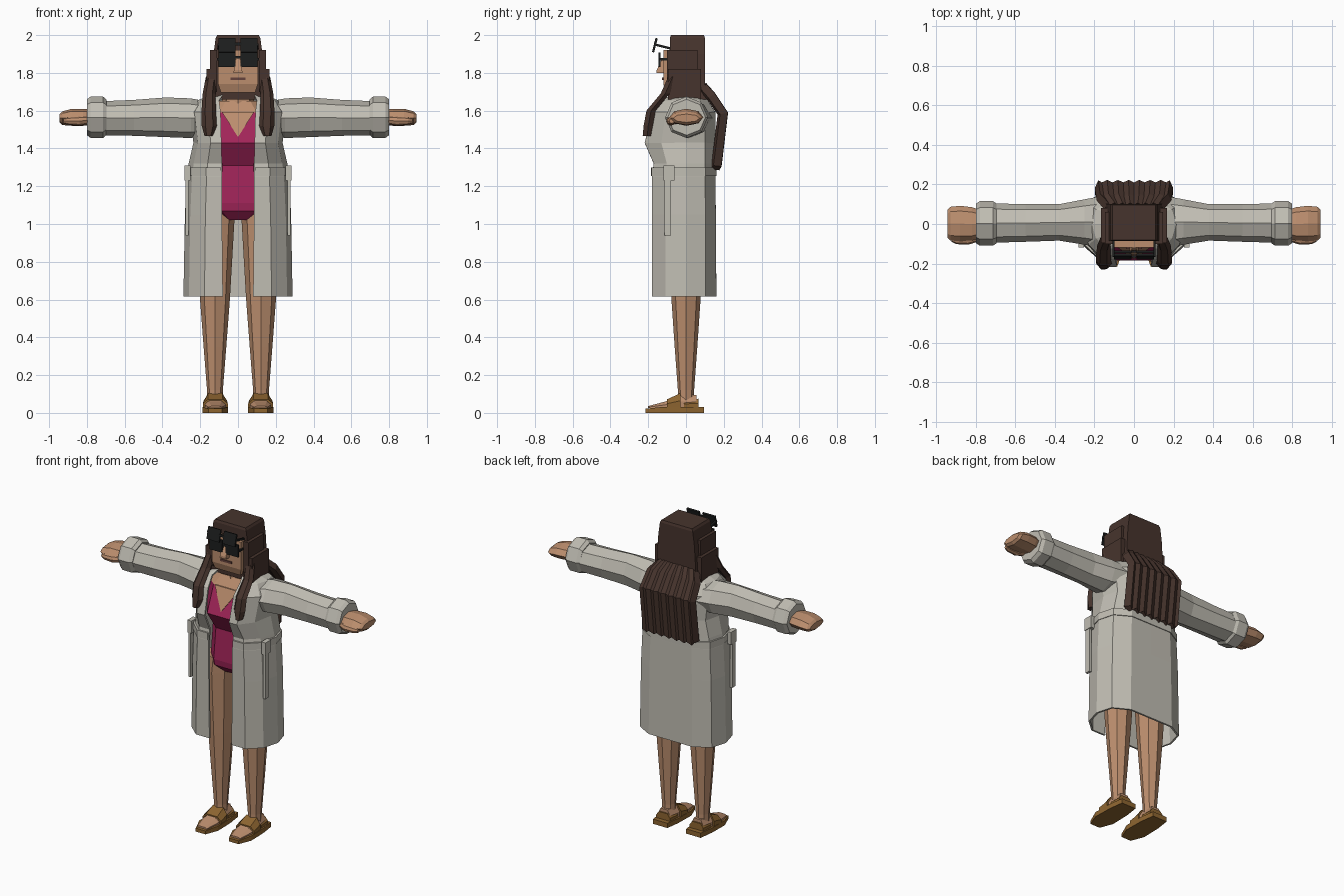
import bpy, bmesh, math
from mathutils import Vector, Matrix

if "Cube" in bpy.data.objects:
    bpy.data.objects.remove(bpy.data.objects["Cube"])


def material(name, r, g, b):
    m = bpy.data.materials.new(name)
    m.use_nodes = True
    m.diffuse_color = (r, g, b, 1)
    m.node_tree.nodes["Principled BSDF"].inputs["Base Color"].default_value = (r, g, b, 1)
    return m


skin = material("skin", .50, .27, .155)
cloth = material("robe_grey", .53, .51, .45)
hair = material("dark_brown_hair", .062, .034, .026)
suit = material("magenta_suit", .36, .018, .10)
leather = material("tan_leather", .27, .13, .03)
black = material("black_plastic", .012, .013, .013)
lip = material("lip_brown", .13, .055, .045)


def finish(name, bm, *mats):
    bmesh.ops.recalc_face_normals(bm, faces=bm.faces)
    mesh = bpy.data.meshes.new(name)
    bm.to_mesh(mesh)
    bm.free()
    for m in mats:
        mesh.materials.append(m)
    ob = bpy.data.objects.new(name, mesh)
    bpy.context.collection.objects.link(ob)
    return ob


def loft(name, rings, *mats, closed=True, rule=None):
    """Skin a list of equal-length rings; closed rings also get end caps."""
    bm = bmesh.new()
    rows = [[bm.verts.new(p) for p in ring] for ring in rings]
    n = len(rows[0])
    for a, b in zip(rows, rows[1:]):
        for i in range(n if closed else n - 1):
            j = (i + 1) % n
            bm.faces.new((a[i], a[j], b[j], b[i]))
    if closed:
        bm.faces.new(rows[0])
        bm.faces.new(rows[-1])
    if rule:
        for f in bm.faces:
            f.material_index = rule(f.calc_center_median())
    return finish(name, bm, *mats)


def box(name, x, y, z, mat, tilt=0):
    """Box from ranges, optionally tilted about the x axis at its centre."""
    lo, hi = Vector((x[0], y[0], z[0])), Vector((x[1], y[1], z[1]))
    bm = bmesh.new()
    bmesh.ops.create_cube(bm, size=1)
    bmesh.ops.scale(bm, vec=hi - lo, verts=bm.verts)
    bmesh.ops.rotate(bm, matrix=Matrix.Rotation(tilt, 3, "X"), verts=bm.verts)
    bmesh.ops.translate(bm, vec=(lo + hi) / 2, verts=bm.verts)
    return finish(name, bm, mat)


def span(s, a, b):
    return tuple(sorted((s * a, s * b)))


def oval(n=8, turn=0):
    return [(math.cos(t), math.sin(t)) for t in (math.tau * i / n + turn for i in range(n))]


def upright(cx, cy, z, rx, ry):
    return [(cx + rx * c, cy + ry * s, z) for c, s in oval()]


def sideways(s, x, cy, cz, ry, rz):
    return [(s * x, cy + ry * c, cz + rz * d) for c, d in oval()]


def rect(z, hx, front, back):
    return [(-hx, front, z), (hx, front, z), (hx, back, z), (-hx, back, z)]


def thicken(ob, amount, offset=0):
    m = ob.modifiers.new("thickness", "SOLIDIFY")
    m.thickness, m.offset = amount, offset


# Torso in a one-piece suit, with bare shoulders and neckline
def torso_ring(z, rx, front, back):
    half = [(.55 * rx, front), (rx, front * .4), (rx, back * .4), (.55 * rx, back)]
    return [(x, y, z) for x, y in half] + [(-x, y, z) for x, y in reversed(half)]


loft("torso", [torso_ring(*r) for r in (
    (1.02, .08, -.07, .06), (1.07, .155, -.12, .11), (1.11, .16, -.125, .12),
    (1.31, .15, -.11, .10), (1.43, .17, -.185, .10), (1.59, .18, -.11, .10),
    (1.65, .12, -.07, .07))], suit, skin, rule=lambda c: int(c.z > 1.6))
loft("neckline", [[(-.085, -.118 + d, 1.592), (.085, -.118 + d, 1.592),
                   (0, -.178 + d, 1.46)] for d in (0, .008)], skin)
loft("neck", [upright(0, 0, 1.58, .09, .085), upright(0, 0, 1.72, .08, .07)], skin)

# Head and face
loft("head", [rect(1.695, .09, -.105, .06), rect(1.74, .105, -.12, .06),
              rect(1.92, .105, -.12, .06)], skin)
loft("nose", [rect(1.80, .024, -.155, -.11), rect(1.815, .022, -.155, -.11),
              rect(1.88, .01, -.125, -.11)], skin)
box("mouth", (-.04, .04), (-.126, -.118), (1.762, 1.776), lip)

# Hair cap, with stepped side panels
loft("hair_cap", [rect(1.66, .15, -.085, .12), rect(1.74, .14, -.085, .10),
                  rect(1.90, .13, -.085, .10), rect(1.985, .118, -.085, .10),
                  rect(2.0, .11, -.08, .095)], hair)

# Pleated sheet of long hair down the back
back_rows = []
for y, z, hx, jag in ((.085, 1.73, .14, 0), (.13, 1.68, .18, 0),
                      (.195, 1.585, .19, 0), (.16, 1.295, .19, 1)):
    back_rows.append([(hx * i / 7, y + (.006 if i % 2 else -.006),
                       z + jag * (.012 if i % 2 else -.008)) for i in range(-7, 8)])
thicken(loft("back_hair", back_rows, hair, closed=False), .045)

# Robe: open-fronted sheet, mirrored cross-sections
def robe_ring(z, edge, front, side, back):
    half = [(edge, front), (.62 * side, front), (.9 * side, front * .6), (side, 0),
            (.9 * side, back * .65), (.55 * side, back)]
    return ([(x, y, z) for x, y in half] + [(0, back, z)]
            + [(-x, y, z) for x, y in reversed(half)])


robe = loft("robe", [robe_ring(*r) for r in (
    (.615, .08, -.175, .283, .155), (1.05, .085, -.175, .275, .152),
    (1.25, .085, -.175, .265, .15), (1.32, .085, -.165, .255, .148),
    (1.43, .088, -.213, .23, .15), (1.59, .092, -.172, .25, .15),
    (1.65, .10, -.12, .21, .11), (1.685, .085, -.07, .12, .08))],
    cloth, closed=False)
thicken(robe, .012)
belt = loft("belt", [robe_ring(z, .09, -.178, .268, .155) for z in (1.255, 1.30)],
            cloth, closed=False)
thicken(belt, .012)

for s, side in ((1, "left"), (-1, "right")):
    # Hair panels beside the face and a tapering lock over the chest
    box(side + "_upper_hair_panel", span(s, .11, .147), (-.10, .06), (1.70, 1.92), hair)
    box(side + "_lower_hair_panel", span(s, .13, .168), (-.095, .08), (1.66, 1.82), hair)
    loft(side + "_front_lock", [
        [(s * (cx + rx * c), cy + .028 * d, z) for c, d in oval(6)]
        for z, cx, cy, rx in ((1.78, .14, -.07, .03), (1.69, .153, -.11, .034),
                              (1.60, .155, -.185, .038), (1.52, .152, -.2, .04),
                              (1.465, .155, -.205, .022))], hair)

    # Sleeve, rolled cuff and hand
    loft(side + "_sleeve", [sideways(s, *r) for r in (
        (.17, .01, 1.56, .13, .09), (.25, .01, 1.56, .115, .105),
        (.38, .008, 1.565, .092, .105), (.55, .005, 1.562, .095, .095),
        (.72, .005, 1.56, .10, .09))], cloth)
    loft(side + "_cuff", [sideways(s, *r) for r in (
        (.695, .003, 1.565, .10, .092), (.715, .003, 1.565, .113, .11),
        (.78, .003, 1.565, .113, .11), (.80, .003, 1.565, .10, .095))], cloth)
    loft(side + "_hand", [sideways(s, *r) for r in (
        (.76, 0, 1.565, .065, .04), (.82, 0, 1.565, .085, .045),
        (.88, .002, 1.565, .09, .045), (.93, .002, 1.56, .085, .036),
        (.945, .002, 1.56, .07, .022))], skin)
    loft(side + "_thumb", [sideways(s, *r) for r in (
        (.79, -.06, 1.55, .03, .022), (.84, -.08, 1.545, .025, .025),
        (.90, -.08, 1.545, .022, .02), (.925, -.075, 1.545, .014, .012))], skin)

    # Hanging belt tails and their loops
    box(side + "_belt_tail", span(s, .262, .278), (-.115, -.08), (.94, 1.29), cloth)
    box(side + "_belt_loop", span(s, .252, .282), (-.12, -.06), (1.23, 1.31), cloth)

    # Leg
    loft(side + "_leg", [upright(s * cx, 0, z, rx, ry) for z, cx, rx, ry in (
        (.06, .122, .042, .043), (.12, .122, .042, .043), (.35, .122, .06, .06),
        (.60, .122, .079, .077), (1.0, .12, .10, .10), (1.10, .11, .10, .10))], skin)

    # Foot and sandal
    def arch(y, hx, top, base=.025):
        return [(s * .12 + x, y, z) for x, z in (
            (-hx, base), (-hx, (base + top) / 2), (-hx * .6, top),
            (hx * .6, top), (hx, (base + top) / 2), (hx, base))]

    loft(side + "_foot", [arch(-.2, .035, .036), arch(-.11, .056, .06),
                          arch(-.03, .052, .095), arch(.055, .042, .095)], skin)
    loft(side + "_instep_strap", [arch(-.10, .066, .072), arch(-.03, .062, .104)], leather)
    loft(side + "_heel_strap", [arch(-.01, .055, .07), arch(.065, .05, .075)], leather)
    outline = [(.035, -.215), (.068, -.13), (.065, 0), (.052, .095)]
    outline += [(-x, y) for x, y in reversed(outline)]
    loft(side + "_sole", [[(s * .12 + x, y, z if y < -.2 else z * 1.4)
                           for x, y in outline] for z in (0, .022)], leather)

    # Two pairs of sunglasses: one worn, one pushed up and tilted
    box(side + "_worn_lens", span(s, .012, .102), (-.146, -.134), (1.83, 1.908), black)
    box(side + "_worn_temple", span(s, .098, .11), (-.14, -.07), (1.865, 1.878), black)
    box(side + "_raised_lens", span(s, .012, .102), (-.171, -.159), (1.908, 1.985),
        black, tilt=-.25)
    box(side + "_raised_temple", span(s, .098, .108), (-.168, -.08), (1.934, 1.946),
        black, tilt=-.25)

box("worn_bridge", (-.02, .02), (-.145, -.135), (1.875, 1.89), black)
box("raised_bridge", (-.02, .02), (-.17, -.16), (1.945, 1.96), black)
